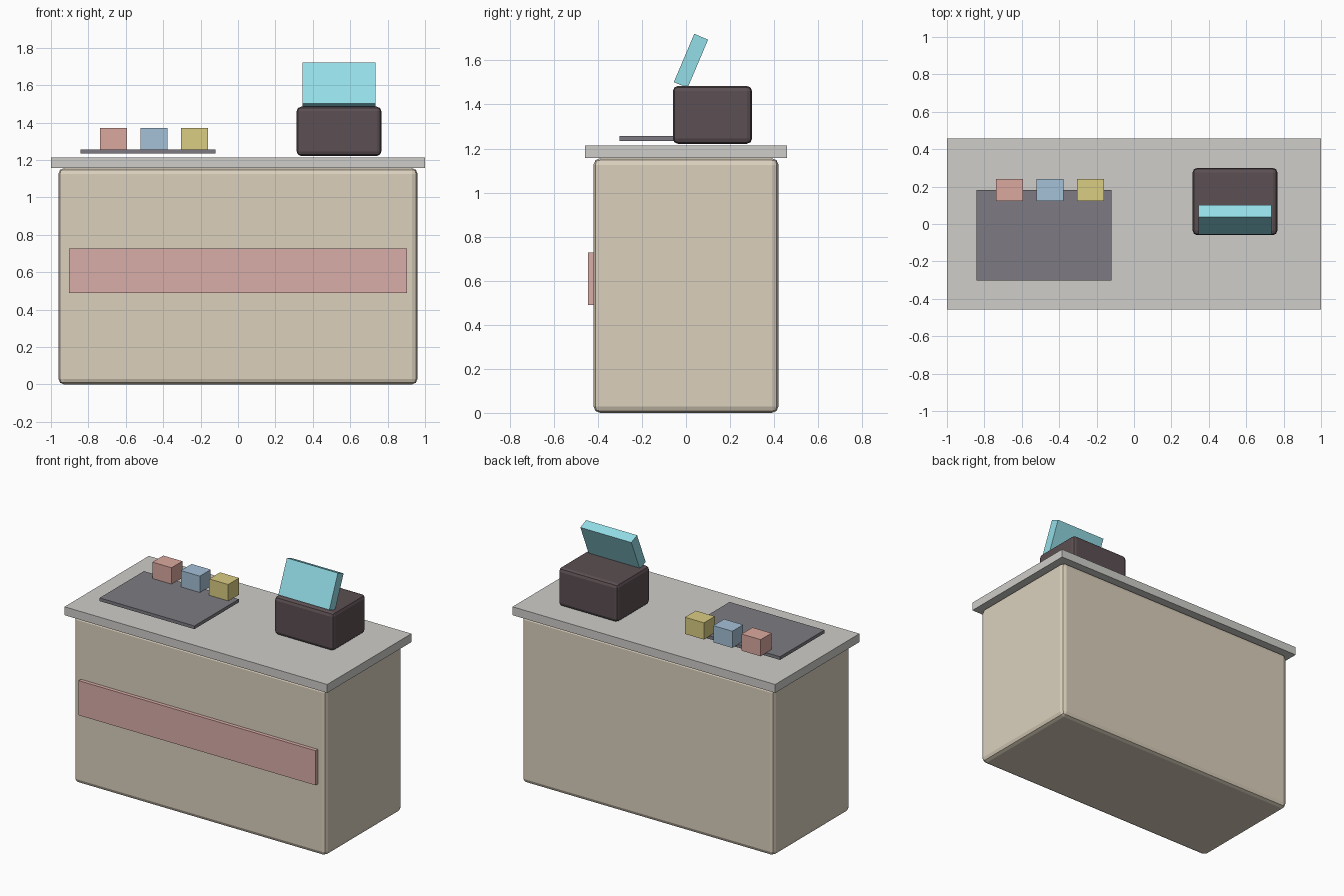
import bpy
from math import radians

if "Cube" in bpy.data.objects:
    bpy.data.objects.remove(bpy.data.objects["Cube"])


def material(name, rgb):
    m = bpy.data.materials.new(name)
    m.diffuse_color = (*[(c / 255) ** 2.2 for c in rgb], 1)
    m.use_nodes = True
    m.node_tree.nodes["Principled BSDF"].inputs["Base Color"].default_value = m.diffuse_color
    return m


def box(name, center, size, mat=None, bevel=0, tilt=0):
    bpy.ops.mesh.primitive_cube_add(size=1, location=center)
    ob = bpy.context.object
    ob.name = name
    ob.scale = size
    bpy.ops.object.transform_apply(location=False, rotation=False, scale=True)
    ob.rotation_euler.x = tilt
    if mat:
        ob.data.materials.append(mat)
    if bevel:
        mod = ob.modifiers.new("rounded_edges", 'BEVEL')
        mod.width = bevel
        mod.segments = 2
    return ob


cream = material("cream", (218, 207, 187))
stone = material("stone", (205, 204, 200))
rose = material("rose", (217, 172, 167))
dark = material("dark_plum", (92, 80, 83))
slate = material("slate", (124, 122, 129))
cyan = material("cyan", (146, 220, 230))

# Counter: body, overhanging top and front stripe
box("counter_body", (0, 0, 0.578), (1.92, 0.84, 1.156), cream, 0.03)
box("counter_top", (0, 0, 1.185), (2.0, 0.916, 0.058), stone)
box("front_stripe", (0, -0.43, 0.608), (1.805, 0.03, 0.238), rose)

# Cash register with leaning screen
box("register_body", (0.54, 0.12, 1.353), (0.453, 0.36, 0.263), dark, 0.024)
box("register_screen", (0.54, 0.0225, 1.598), (0.388, 0.068, 0.238), cyan,
    tilt=radians(-23))

# Display mat with three blocks along its back edge
box("display_mat", (-0.482, -0.06, 1.246), (0.722, 0.482, 0.022), slate)
for i, (name, rgb) in enumerate([("pink", (218, 167, 157)),
                                 ("blue", (163, 191, 214)),
                                 ("yellow", (217, 204, 130))]):
    box(name + "_block", (-0.665 + 0.216 * i, 0.182, 1.312),
        (0.145, 0.118, 0.115), material(name, rgb))
